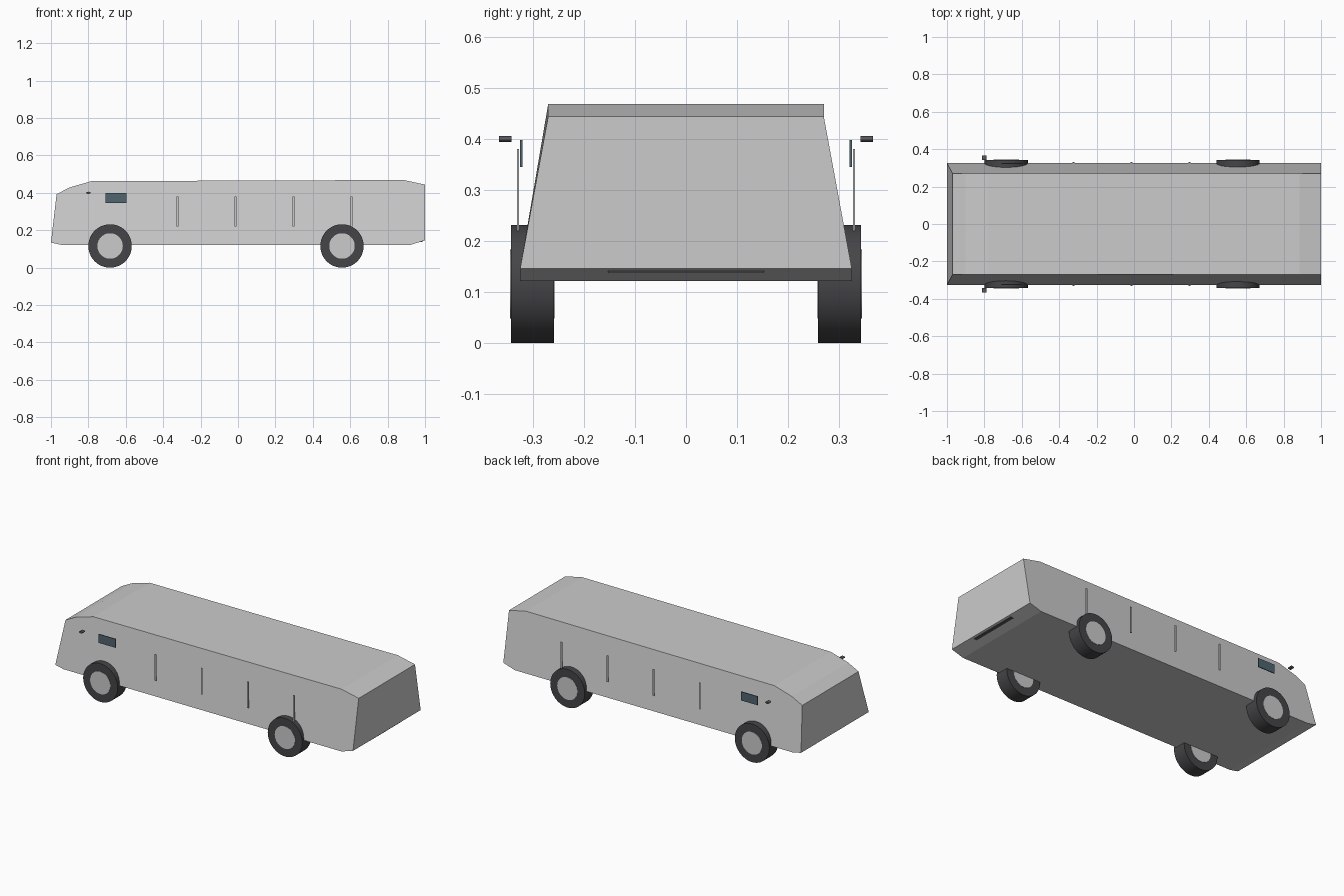
import bpy, bmesh, math

if "Cube" in bpy.data.objects:
    bpy.data.objects.remove(bpy.data.objects["Cube"])


def material(name, rgb):
    m = bpy.data.materials.new(name)
    m.diffuse_color = (*rgb, 1)
    m.use_nodes = True
    m.node_tree.nodes["Principled BSDF"].inputs["Base Color"].default_value = m.diffuse_color
    return m


RUBBER = material("rubber", (0.06, 0.06, 0.065))
METAL = material("metal", (0.62, 0.62, 0.64))
GLASS = material("glass", (0.08, 0.13, 0.16))
DARK = material("dark_trim", (0.10, 0.10, 0.11))


def box(name, x, y, z, mat=None):
    """Box from (min, max) ranges on each axis."""
    bpy.ops.mesh.primitive_cube_add(size=1, location=[sum(r) / 2 for r in (x, y, z)])
    o = bpy.context.object
    o.name = name
    o.scale = [r[1] - r[0] for r in (x, y, z)]
    if mat:
        o.data.materials.append(mat)
    return o


def cylinder(name, x, y, z, radius, width, mat, flat=1.0):
    """Smooth cylinder lying along y."""
    bpy.ops.mesh.primitive_cylinder_add(vertices=48, radius=radius, depth=width,
                                        location=(x, y, z), rotation=(math.pi / 2, 0, 0))
    o = bpy.context.object
    o.name = name
    o.scale.y = flat
    o.data.materials.append(mat)
    bpy.ops.object.shade_smooth_by_angle()
    return o


# Body: side profile lofted across the width, narrower at the roof
profile = [(-1.0, 0.134), (-0.97, 0.393), (-0.90, 0.429), (-0.783, 0.463),
           (0.195, 0.466), (0.885, 0.469), (1.0, 0.444), (1.0, 0.146),
           (0.922, 0.122), (-0.944, 0.122)]
bm = bmesh.new()
rings = []
for side in (-1, 1):
    rings.append([bm.verts.new((x, side * (0.27 if z > 0.3 else 0.325), z))
                  for x, z in profile])
    bm.faces.new(rings[-1])
n = len(profile)
for i in range(n):
    j = (i + 1) % n
    bm.faces.new((rings[0][i], rings[0][j], rings[1][j], rings[1][i]))
bmesh.ops.recalc_face_normals(bm, faces=bm.faces)
mesh = bpy.data.meshes.new("bus_body")
bm.to_mesh(mesh)
bm.free()
bpy.context.collection.objects.link(bpy.data.objects.new("bus_body", mesh))

for side, label in ((-1, "right"), (1, "left")):
    def span(a, b):
        return tuple(sorted((side * a, side * b)))

    # Wheels with hubs showing on both faces
    for x, end in ((-0.684, "front"), (0.556, "rear")):
        cylinder(f"{end}_{label}_tire", x, side * 0.301, 0.116, 0.116, 0.084, RUBBER)
        cylinder(f"{end}_{label}_hub", x, side * 0.301, 0.116, 0.068, 0.087, METAL)

    # Window pillars
    for i in range(4):
        x = -0.323 + 0.31 * i
        box(f"{label}_pillar_{i + 1}", (x - 0.005, x + 0.005), span(0.327, 0.331), (0.22, 0.38))

    # Driver side window and wing mirror
    box(f"{label}_window", (-0.709, -0.597), span(0.320, 0.325), (0.345, 0.398), GLASS)
    cylinder(f"{label}_mirror", -0.80, side * 0.354, 0.40, 0.012, 0.024, DARK, flat=0.5)

# Rear bumper strip poking out of the lower bevel
box("rear_strip", (0.955, 0.99), (-0.153, 0.153), (0.137, 0.141), DARK)
